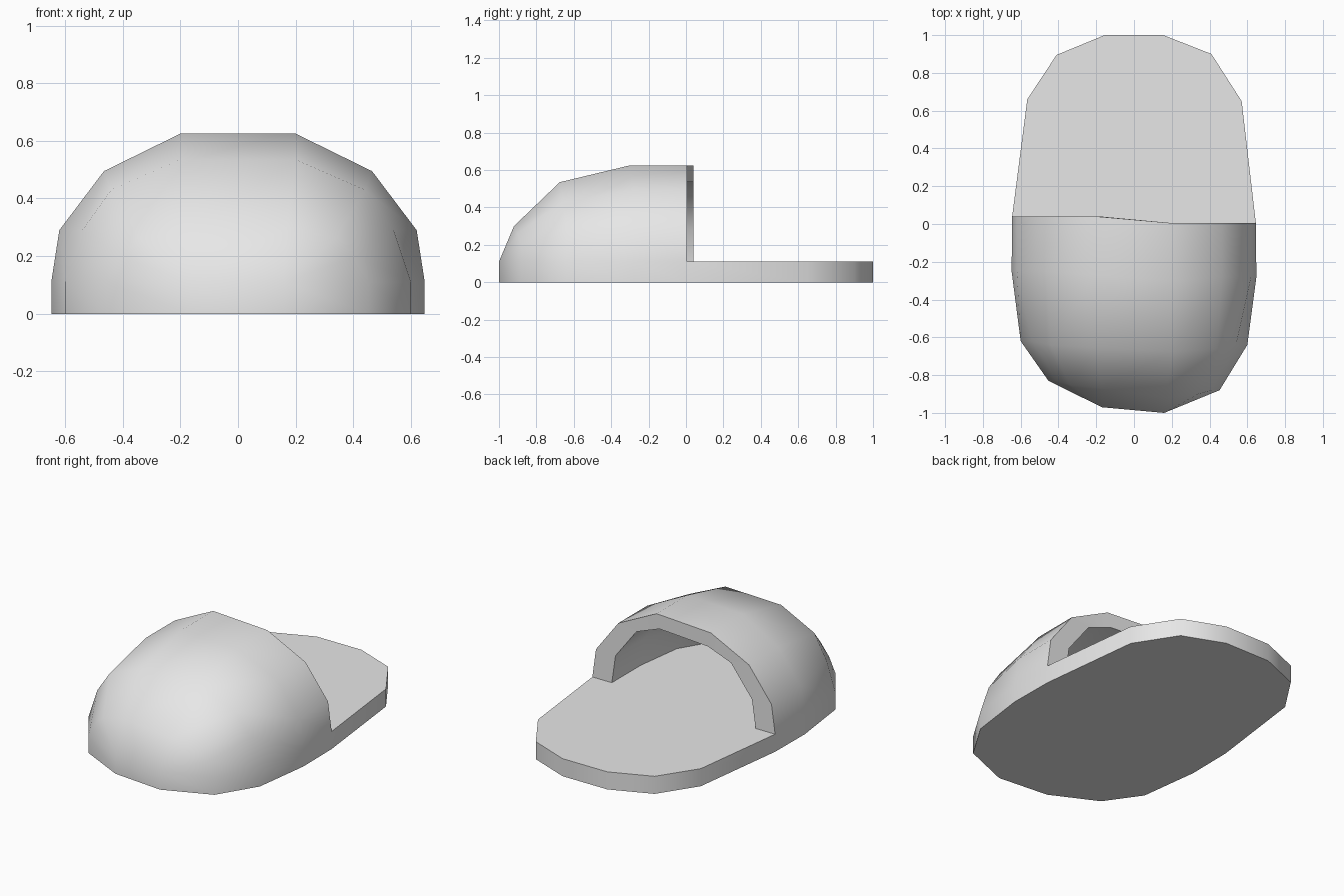
import bpy, bmesh, math

cube = bpy.data.objects.get("Cube")
if cube:
    bpy.data.objects.remove(cube, do_unlink=True)

SOLE = 0.11  # sole thickness

# Arch sections, back to front: left y, right y, then (x, z, y shift) from side to crown
OUTER = [
    (0.04, 0.005, [(0.645, SOLE, 0), (0.62, 0.29, 0), (0.465, 0.495, 0), (0.2, 0.625, 0)]),
    (-0.25, -0.28, [(0.648, SOLE, 0), (0.62, 0.29, 0), (0.465, 0.495, 0), (0.2, 0.625, -0.02)]),
    (-0.62, -0.64, [(0.6, SOLE, 0), (0.54, 0.29, 0), (0.44, 0.43, -0.02), (0.2, 0.535, -0.035)]),
    (-0.83, -0.88, [(0.453, SOLE, 0), (0.41, 0.2, 0), (0.34, 0.26, -0.02), (0.17, 0.3, -0.04)]),
]
INNER = [
    (0.04, 0.005, [(0.51, SOLE, 0), (0.485, 0.285, 0), (0.34, 0.475, 0), (0.18, 0.535, 0)]),
    (-0.25, -0.28, [(0.51, SOLE, 0), (0.485, 0.285, 0), (0.34, 0.475, 0), (0.18, 0.535, 0)]),
    (-0.56, -0.58, [(0.47, SOLE, 0), (0.42, 0.26, 0), (0.31, 0.38, 0), (0.16, 0.45, 0)]),
    (-0.74, -0.78, [(0.35, SOLE, 0), (0.3, 0.18, 0), (0.24, 0.22, 0), (0.14, 0.24, 0)]),
]
# Heel outline, from right of the opening round the back
HEEL = [(0.57, 0.65), (0.41, 0.9), (0.155, 1.0), (-0.155, 1.0), (-0.41, 0.895), (-0.565, 0.66)]

bm = bmesh.new()


def shell(sections, toe):
    """Loft arches into a hood closed at the toe; return back arch and floor ring."""
    rows = []
    for yl, yr, pts in sections:
        right = [bm.verts.new((x, yr + d, z)) for x, z, d in pts]
        left = [bm.verts.new((-x, yl + d, z)) for x, z, d in reversed(pts)]
        rows.append(right + left)
    for a, b in zip(rows, rows[1:]):
        for i in range(7):
            bm.faces.new((a[i], a[i + 1], b[i + 1], b[i]))
    # toe: fan each side down to the floor, with one quad in the middle
    tr, tl = [bm.verts.new((x, y, SOLE)) for x, y in toe]
    last = rows[-1]
    for i in range(3):
        bm.faces.new((last[i], last[i + 1], tr))
        bm.faces.new((last[i + 4], last[i + 5], tl))
    bm.faces.new((last[3], last[4], tl, tr))
    ring = [r[0] for r in rows] + [tr, tl] + [r[-1] for r in reversed(rows)]
    return rows[0], ring


# Hood: outside, lining and rim of the opening
outer_arch, outer_ring = shell(OUTER, [(0.16, -1.0), (-0.17, -0.97)])
inner_arch, inner_ring = shell(INNER, [(0.13, -0.88), (-0.14, -0.85)])
for i in range(7):
    bm.faces.new((outer_arch[i], outer_arch[i + 1], inner_arch[i + 1], inner_arch[i]))

# Sole: footbed, side wall and underside
heel = [bm.verts.new((x, y, SOLE)) for x, y in HEEL]
bm.faces.new([outer_ring[0]] + heel + [outer_ring[-1]] + inner_ring[::-1])
edge = heel + outer_ring[::-1]
base = [bm.verts.new((v.co.x, v.co.y, 0)) for v in edge]
for i in range(len(edge)):
    j = (i + 1) % len(edge)
    bm.faces.new((edge[i], edge[j], base[j], base[i]))
bm.faces.new(base)
bmesh.ops.recalc_face_normals(bm, faces=bm.faces)

mesh = bpy.data.meshes.new("slipper")
bm.to_mesh(mesh)
bm.free()
slipper = bpy.data.objects.new("slipper", mesh)
bpy.context.collection.objects.link(slipper)

# Single plain grey
grey = bpy.data.materials.new("light_grey")
grey.use_nodes = True
color = (0.8, 0.8, 0.8, 1)
grey.diffuse_color = color
grey.node_tree.nodes["Principled BSDF"].inputs["Base Color"].default_value = color
mesh.materials.append(grey)

# Smooth rounded hood, crisp rim and sole edges
bpy.ops.object.select_all(action="DESELECT")
slipper.select_set(True)
bpy.context.view_layer.objects.active = slipper
bpy.ops.object.shade_smooth_by_angle(angle=math.radians(50))
